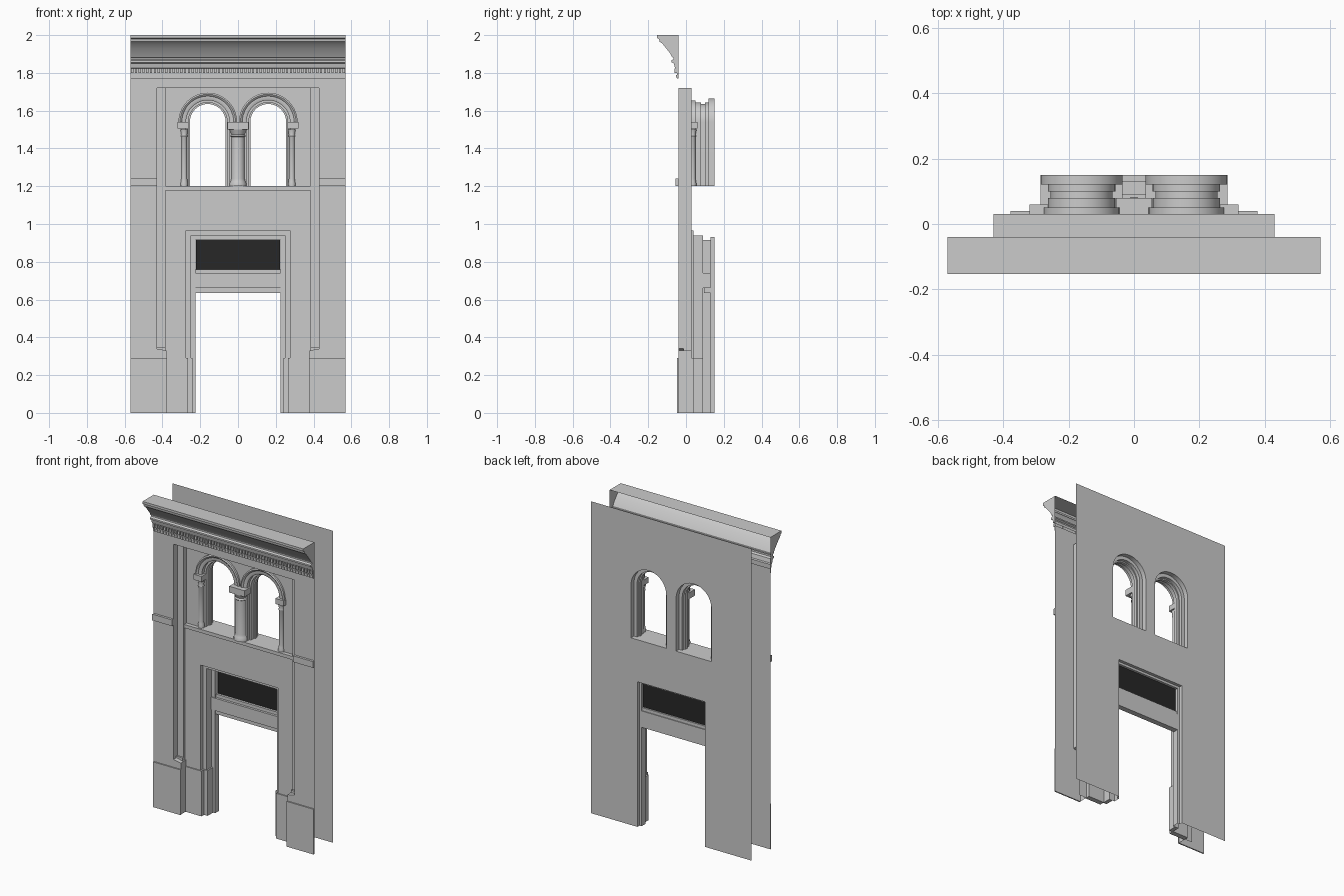
import bpy, bmesh, math
from mathutils import Vector

cube = bpy.data.objects.get("Cube")
if cube:
    bpy.data.objects.remove(cube)


def material(name, value):
    m = bpy.data.materials.new(name)
    m.use_nodes = True
    m.diffuse_color = (value, value, value, 1)
    m.node_tree.nodes["Principled BSDF"].inputs["Base Color"].default_value = m.diffuse_color
    return m


STONE = material("grey stone", 0.6)
DARK = material("dark panel", 0.02)
WALL, RECESS, UPPER, BACK = -0.04, 0.015, 0.03, 0.15
SILL, SPRING, ARCH_X = 1.2, 1.54, 0.16


def finish(name, bm, mat=STONE, smooth=False):
    me = bpy.data.meshes.new(name)
    bm.to_mesh(me)
    bm.free()
    me.materials.append(mat)
    ob = bpy.data.objects.new(name, me)
    bpy.context.collection.objects.link(ob)
    if smooth:
        bpy.ops.object.select_all(action='DESELECT')
        ob.select_set(True)
        bpy.context.view_layer.objects.active = ob
        bpy.ops.object.shade_smooth_by_angle(angle=math.radians(35))
    return ob


def sheet(name, loops, y, facing=-1, mat=STONE):
    """Flat wall in the xz plane; loops after the first are holes."""
    bm = bmesh.new()
    for loop in loops:
        vs = [bm.verts.new((x, y, z)) for x, z in loop]
        for i, v in enumerate(vs):
            bm.edges.new((v, vs[i - 1]))
    bmesh.ops.triangle_fill(bm, use_beauty=True, edges=bm.edges[:], normal=(0, facing, 0))
    for f in bm.faces:
        f.normal_update()
        if f.normal.y * facing < 0:
            f.normal_flip()
    finish(name, bm, mat)


def sweep(name, rows, smooth=True, caps=False):
    """Skin between rows of points."""
    bm = bmesh.new()
    grid = [[bm.verts.new(p) for p in row] for row in rows]
    for a, b in zip(grid, grid[1:]):
        for i in range(len(a) - 1):
            bm.faces.new((a[i], a[i + 1], b[i + 1], b[i]))
    if caps:
        for i in (0, -1):
            bm.faces.new([row[i] for row in grid])
    bmesh.ops.recalc_face_normals(bm, faces=bm.faces[:])
    finish(name, bm, smooth=smooth)


def moulding(name, path, profile):
    """Sweep a stepped (offset, depth) profile around an opening."""
    sweep(name, [[(x, y, z) for x, z in path(r)] for r, y in profile])


def add_box(bm, x0, x1, y0, y1, z0, z1):
    res = bmesh.ops.create_cube(bm, size=1)
    for v in res["verts"]:
        v.co = Vector(((x0 + x1) / 2 + v.co.x * (x1 - x0),
                       (y0 + y1) / 2 + v.co.y * (y1 - y0),
                       (z0 + z1) / 2 + v.co.z * (z1 - z0)))


def box(name, *size):
    bm = bmesh.new()
    add_box(bm, *size)
    finish(name, bm)


def lathe(name, x, y, profile, steps=24):
    rows = [[(x + r * math.cos(a), y + r * math.sin(a), z)
             for a in (math.tau * i / steps for i in range(steps + 1))] for r, z in profile]
    sweep(name, rows)


def arch(cx, r, foot=SILL):
    curve = [(cx - r * math.cos(math.pi * i / 24), SPRING + r * math.sin(math.pi * i / 24))
             for i in range(25)]
    if foot == SPRING:
        return curve
    return [(cx - r, foot)] + curve + [(cx + r, foot)]


def door(r):
    return [(-r, 0), (-r, 0.69 + r), (r, 0.69 + r), (r, 0)]


def rect(x0, x1, z0, z1):
    return [(x0, z0), (x0, z1), (x1, z1), (x1, z0)]


# Front wall with its tall recess
half = [(0.378, 0), (0.378, 0.33), (0.43, 0.34), (0.43, 1.72)]
notch = [(-x, z) for x, z in half] + half[::-1]
sheet("front_wall", [[(-0.57, 0)] + notch + [(0.57, 0), (0.57, 1.8), (-0.57, 1.8)]], WALL)
sweep("recess_return", [[(x, y, z) for x, z in notch] for y in (WALL, UPPER)], smooth=False)

# Lower and upper recessed walls
sheet("lower_wall", [[(-0.43, 0)] + door(0.275) + [(0.43, 0), (0.43, SILL), (-0.43, SILL)]], RECESS)
sheet("upper_wall", [[(-0.43, SILL)] + arch(-ARCH_X, 0.115) + arch(ARCH_X, 0.115)
                     + [(0.43, SILL), (0.43, 1.72), (-0.43, 1.72)]], UPPER)

# Back wall
back_edge = [(-0.57, 0)] + door(0.24) + [(0.57, 0), (0.57, 2), (-0.57, 2)]
sheet("back_wall", [back_edge, arch(-ARCH_X, 0.125), arch(ARCH_X, 0.125)], BACK, 1)

# Door surround, lintel and transom panel
moulding("door_surround", door, [(0.275, RECESS), (0.275, 0.04), (0.25, 0.04), (0.25, 0.09),
                                 (0.225, 0.09), (0.225, 0.13), (0.24, 0.13), (0.24, BACK)])
box("lintel", -0.25, 0.25, 0.085, 0.13, 0.66, 0.74)
box("lintel_lip", -0.235, 0.235, 0.095, 0.13, 0.635, 0.66)
box("transom_bottom_rail", -0.225, 0.225, 0.1, 0.125, 0.74, 0.76)
sheet("transom_panel", [rect(-0.223, 0.223, 0.757, 0.915)], 0.115, mat=DARK)

# Window arches with stepped reveals
for side, cx in (("right", -ARCH_X), ("left", ARCH_X)):
    moulding(side + "_arch_ring", lambda r: arch(cx, r, SPRING),
             [(0.155, UPPER), (0.155, 0.018), (0.147, 0.014), (0.14, 0.018), (0.137, 0.022),
              (0.122, 0.022), (0.115, 0.026), (0.115, UPPER)])
    moulding(side + "_window_reveal", lambda r: arch(cx, r),
             [(0.115, UPPER), (0.115, 0.05), (0.103, 0.05), (0.103, 0.08), (0.095, 0.08),
              (0.095, 0.1), (0.103, 0.1), (0.103, 0.12), (0.125, 0.12), (0.125, BACK)])
    sweep(side + "_window_sill", [[(cx - 0.125, y, SILL), (cx + 0.125, y, SILL)]
                                  for y in (UPPER, BACK)], smooth=False)

# Sill ledge across the recess
box("sill_ledge", -0.385, 0.385, 0.005, UPPER, 1.178, SILL)


# Window columns with capitals and imposts
def column(name, x, r):
    lathe(name, x, 0.035, [(r * 1.25, SILL), (r * 1.25, 1.215), (r * 1.1, 1.225), (r, 1.24),
                           (r, 1.46), (r * 1.15, 1.465), (r, 1.475), (r * 1.3, 1.5)])


column("centre_column", 0, 0.036)
box("centre_impost", -0.055, 0.055, -0.012, 0.08, 1.5, SPRING)
for side, s in (("right", -1), ("left", 1)):
    column(side + "_column", s * 0.285, 0.016)
    xs = sorted((s * 0.262, s * 0.32))
    box(side + "_impost", *xs, 0.005, 0.06, 1.505, SPRING)

    # Recess edge strips with small feet
    xs = sorted((s * 0.385, s * 0.43))
    box(side + "_edge_strip", *xs, 0.0, UPPER, 0.34, 1.72)
    box(side + "_strip_foot", *xs, -0.012, UPPER, 0.328, 0.35)

    # Pier plinth: thin face plate and inner return
    xs = sorted((s * 0.376, s * 0.57))
    box(side + "_pier_plinth", *xs, -0.048, WALL, 0, 0.29)

    # Door plinth
    xs = sorted((s * 0.265, s * 0.378))
    box(side + "_door_plinth", *xs, 0.008, 0.04, 0, 0.29)
    xs = sorted((s * 0.24, s * 0.265))
    box(side + "_door_inner_plinth", *xs, 0.035, 0.09, 0, 0.29)

    # Belt course
    xs = sorted((s * 0.43, s * 0.57))
    box(side + "_belt_course", *xs, -0.055, WALL, SILL, 1.24)

# Cornice, open at the back
cornice = [(WALL, 2), (-0.153, 2), (-0.153, 1.985), (-0.143, 1.98), (-0.14, 1.965),
           (-0.125, 1.955), (-0.105, 1.93), (-0.085, 1.905), (-0.072, 1.882), (-0.066, 1.88),
           (-0.066, 1.872), (-0.078, 1.866), (-0.078, 1.856), (-0.064, 1.85), (-0.058, 1.825),
           (-0.048, 1.822), (-0.048, 1.77), (WALL, 1.77)]
sweep("cornice", [[(-0.57, y, z), (0.57, y, z)] for y, z in cornice], caps=True)

# Dentils in two rows
bm = bmesh.new()
count = 57
for i in range(count):
    x = -0.57 + 1.14 * (i + 0.5) / count
    add_box(bm, x - 0.006, x + 0.006, -0.06, -0.047, 1.8, 1.822)
    add_box(bm, x - 0.005, x + 0.005, -0.053, -0.047, 1.776, 1.79)
finish("dentils", bm)
